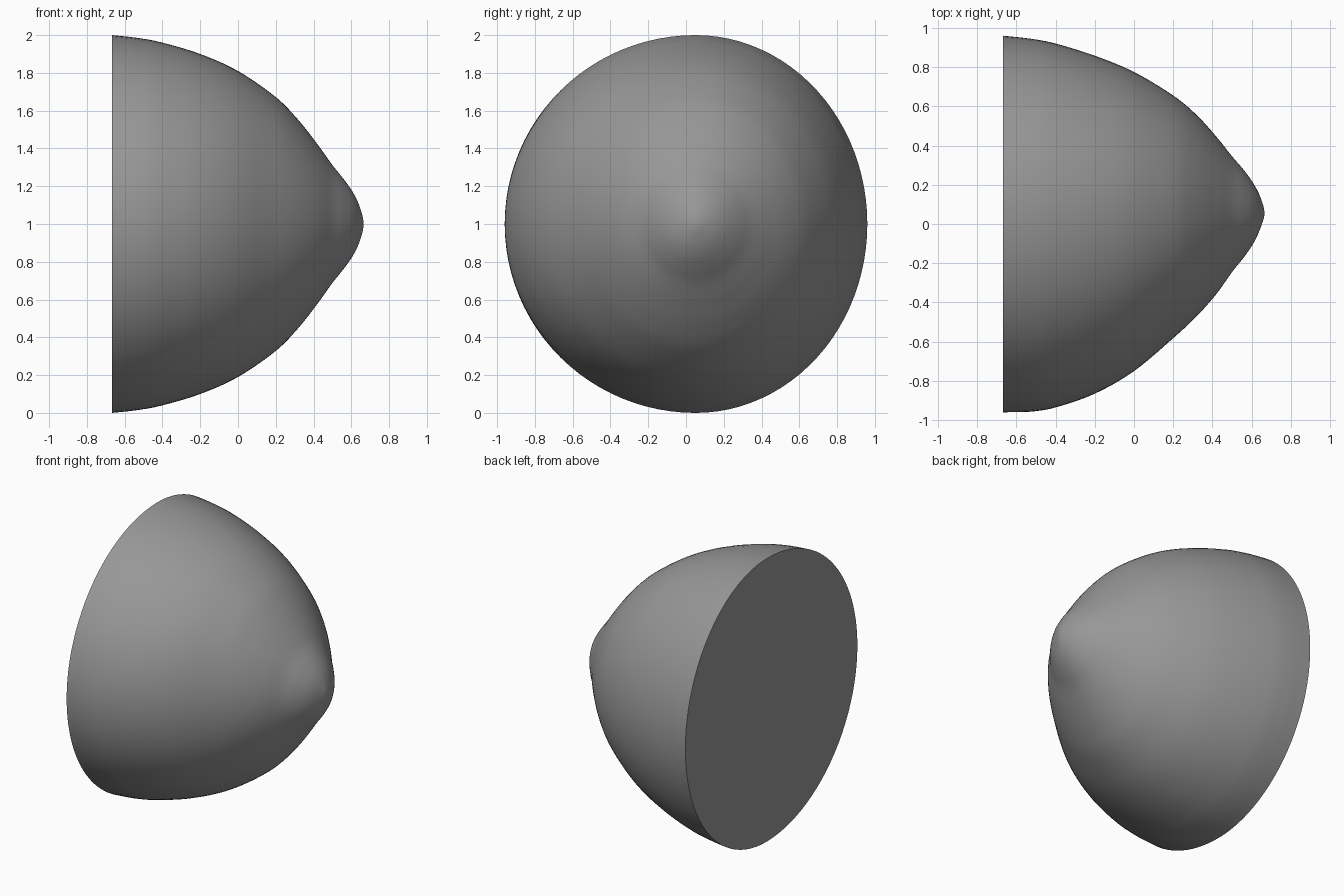
import bpy, bmesh, math

if "Cube" in bpy.data.objects:
    bpy.data.objects.remove(bpy.data.objects["Cube"])

# Cross-sections along x: (x, half height, far y extent, near y extent)
SECTIONS = [
    (-0.667, 1.0, 0.96, -0.96),
    (-0.53, 0.985, 0.945, -0.957),
    (-0.40, 0.96, 0.92, -0.935),
    (-0.20, 0.90, 0.858, -0.865),
    (0.00, 0.81, 0.775, -0.75),
    (0.20, 0.672, 0.655, -0.582),
    (0.32, 0.55, 0.555, -0.47),
    (0.42, 0.423, 0.445, -0.357),
    (0.50, 0.312, 0.345, -0.245),
    (0.56, 0.237, 0.275, -0.17),
    (0.61, 0.165, 0.205, -0.097),
    (0.645, 0.09, 0.135, -0.02),
    (0.665, 0.0, 0.055, 0.055),
]
CENTER_Y = 0.05
SEGS = 96
STEPS = 6


def catmull(p, t):
    a, b, c, d = p
    return tuple(0.5 * (2 * q + (r - o) * t + (2 * o - 5 * q + 4 * r - s) * t * t
                        + (3 * q - o - 3 * r + s) * t ** 3)
                 for o, q, r, s in zip(a, b, c, d))


# Extend the ends: straight at the back, mirrored around the tip
first, second = SECTIONS[0], SECTIONS[1]
before = tuple(2 * a - b for a, b in zip(first, second))
x, h, far, near = SECTIONS[-2]
pts = [before] + SECTIONS + [(x, -h, near, far)]
rows = []
for i in range(len(SECTIONS) - 1):
    rows += [catmull(pts[i:i + 4], s / STEPS) for s in range(STEPS)]

# Rounded dome body, lofted through the sections
bm = bmesh.new()
rings = []
for x, h, far, near in rows:
    ring = []
    for k in range(SEGS):
        a = 2 * math.pi * k / SEGS
        c = math.cos(a)
        reach = far - CENTER_Y if c > 0 else CENTER_Y - near
        ring.append(bm.verts.new((x, CENTER_Y + reach * c, 1 + h * math.sin(a))))
    rings.append(ring)
for r0, r1 in zip(rings, rings[1:]):
    for k in range(SEGS):
        n = (k + 1) % SEGS
        bm.faces.new((r0[k], r0[n], r1[n], r1[k]))

# Tip and flat back
tip = bm.verts.new((SECTIONS[-1][0], SECTIONS[-1][2], 1))
for k in range(SEGS):
    bm.faces.new((rings[-1][k], rings[-1][(k + 1) % SEGS], tip))
bm.faces.new(list(reversed(rings[0])))
bmesh.ops.recalc_face_normals(bm, faces=bm.faces)

mesh = bpy.data.meshes.new("dome_body")
bm.to_mesh(mesh)
bm.free()
dome = bpy.data.objects.new("dome_body", mesh)
bpy.context.collection.objects.link(dome)
bpy.context.view_layer.objects.active = dome
dome.select_set(True)
bpy.ops.object.shade_smooth_by_angle(angle=math.radians(40))

# Dark grey surface
mat = bpy.data.materials.new("dark_grey")
mat.diffuse_color = (0.31, 0.31, 0.31, 1)
mat.use_nodes = True
mat.node_tree.nodes["Principled BSDF"].inputs["Base Color"].default_value = mat.diffuse_color
mesh.materials.append(mat)
